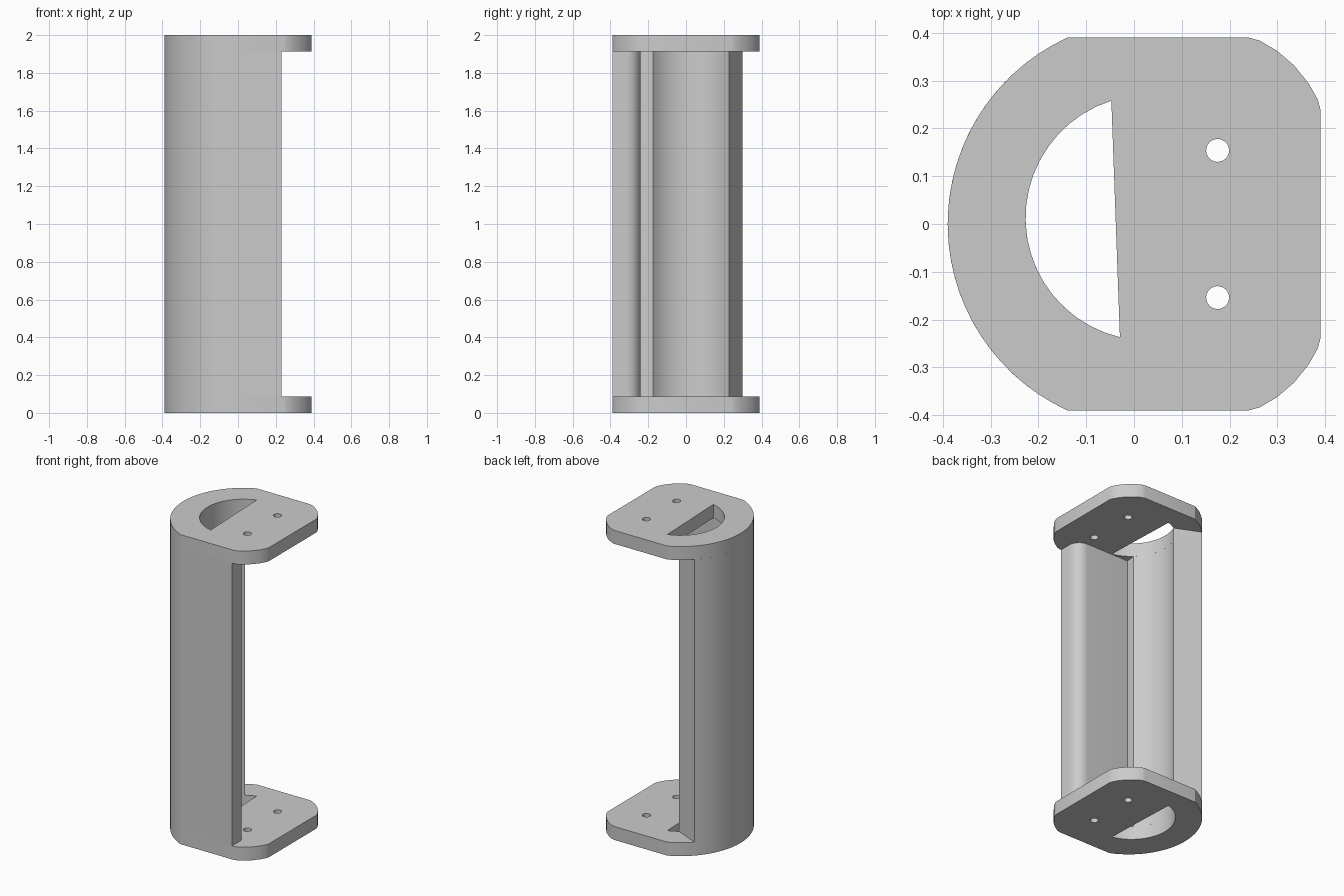
import bpy, bmesh
from math import sin, cos, radians, atan2, degrees, hypot

if "Cube" in bpy.data.objects:
    bpy.data.objects.remove(bpy.data.objects["Cube"], do_unlink=True)

grey = bpy.data.materials.new("light grey plastic")
grey.use_nodes = True
colour = (0.6, 0.6, 0.6, 1)
grey.diffuse_color = colour
grey.node_tree.nodes["Principled BSDF"].inputs["Base Color"].default_value = colour


def arc(cx, cy, r, start, end, steps):
    """Points along an arc, angles in degrees."""
    angles = [radians(start + (end - start) * i / steps) for i in range(steps + 1)]
    return [(cx + r * cos(a), cy + r * sin(a)) for a in angles]


def arc_between(cx, cy, r, p, q, steps):
    """Arc around a centre on its -x side, from the direction of p to that of q."""
    a, b = (degrees(atan2(y - cy, x - cx)) % 360 for x, y in (p, q))
    return arc(cx, cy, r, a, b, steps)


def prism(name, loops, z0, z1):
    """Extrude an outline, with optional holes, from z0 to z1."""
    bm = bmesh.new()
    for loop in loops:
        verts = [bm.verts.new((x, y, z0)) for x, y in loop]
        for a, b in zip(verts, verts[1:] + verts[:1]):
            bm.edges.new((a, b))
    bmesh.ops.triangle_fill(bm, edges=bm.edges[:], use_beauty=True, normal=(0, 0, -1))
    top = bmesh.ops.extrude_face_region(bm, geom=bm.faces[:], use_keep_orig=True)["geom"]
    bmesh.ops.translate(bm, vec=(0, 0, z1 - z0),
                        verts=[v for v in top if isinstance(v, bmesh.types.BMVert)])
    bmesh.ops.recalc_face_normals(bm, faces=bm.faces[:])
    mesh = bpy.data.meshes.new(name)
    bm.to_mesh(mesh)
    bm.free()
    mesh.materials.append(grey)
    obj = bpy.data.objects.new(name, mesh)
    bpy.context.collection.objects.link(obj)
    bpy.ops.object.select_all(action="DESELECT")
    obj.select_set(True)
    bpy.context.view_layer.objects.active = obj
    bpy.ops.object.shade_smooth_by_angle(angle=radians(25))
    return obj


HEIGHT, PLATE = 2.0, 0.087
OUTER = (0.039, 0, 0.429)      # outer shell circle
BORE = (0.03, 0.013, 0.257)    # inner bore circle

# End plates: round back, rounded front corners, bore window and two screw holes
corner = [(0.24, 0.39), (0.263, 0.384), (0.30, 0.362), (0.335, 0.332),
          (0.365, 0.295), (0.385, 0.26), (0.39, 0.24)]
outline = arc_between(*OUTER, (-0.14, 0.39), (-0.14, -0.39), 28)
outline += [(x, -y) for x, y in corner] + corner[::-1]
window = arc_between(*BORE, (-0.048, 0.26), (-0.029, -0.235), 20)
screws = [arc(0.175, y, 0.024, 0, 345, 23) for y in (-0.154, 0.154)]
for name, z in (("bottom_plate", 0), ("top_plate", HEIGHT - PLATE)):
    prism(name, [outline, window] + screws, z, z + PLATE)

# Shell: outer wall, flat front wall with a rounded lip, pocket step, bore
shell = arc_between(*OUTER, (-0.27, 0.30), (-0.14, -0.39), 24)
shell += [(0.23, -0.39)]
shell += arc(0.155, -0.315, 0.075, 0, 90, 8)
shell += [(-0.152, -0.24)]
shell += arc_between(*BORE, (-0.148, -0.18), (-0.115, 0.237), 20)
prism("shell", [shell], PLATE, HEIGHT - PLATE)
